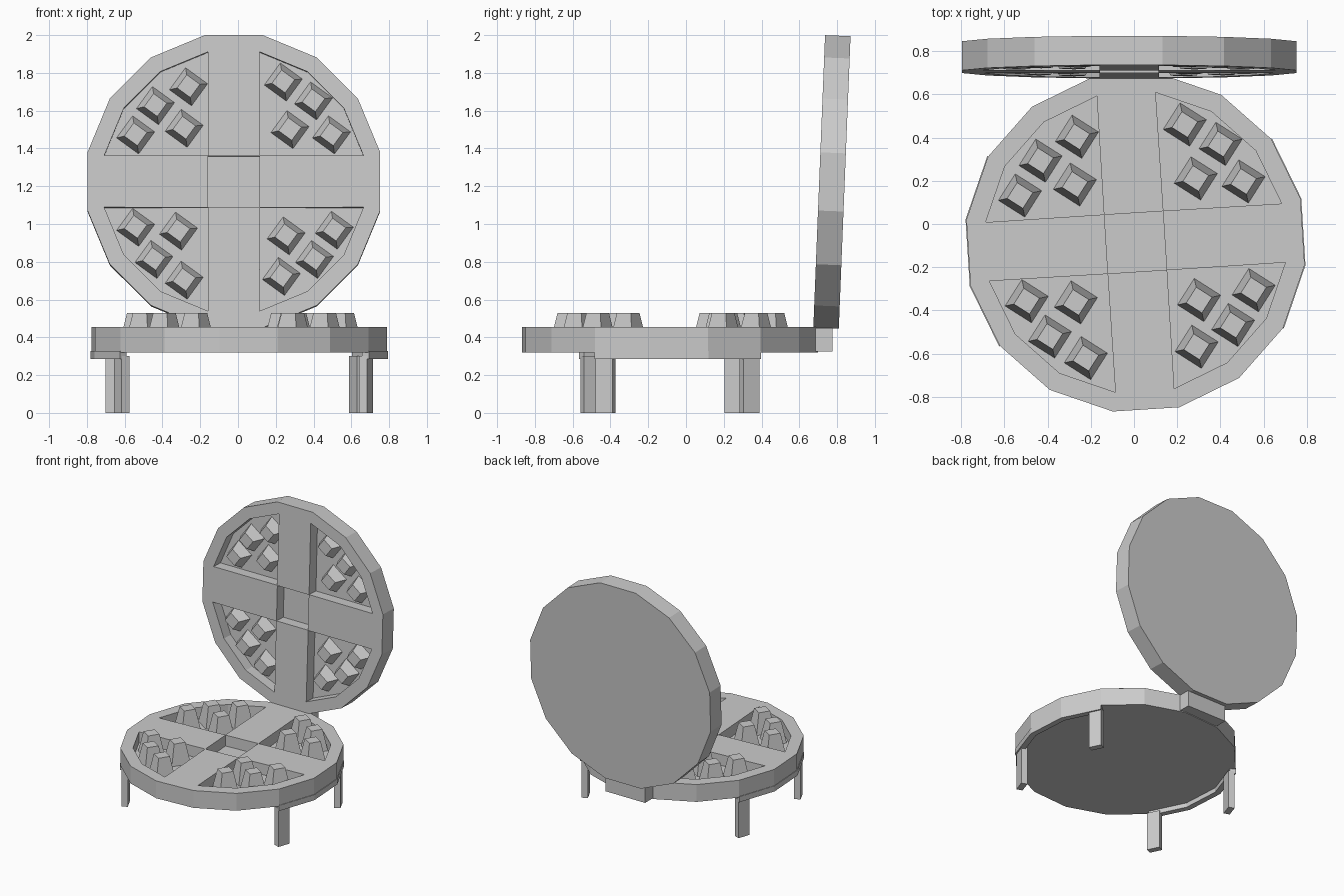
import bpy, bmesh
from math import radians, cos, sin, pi
from mathutils import Matrix

if "Cube" in bpy.data.objects:
    bpy.data.objects.remove(bpy.data.objects["Cube"])

R, THICK, FLOOR, BAR, POCKET_R = 0.79, 0.135, 0.05, 0.137, 0.70

# studs in plate coordinates, shared by both plates
STUDS = [(-.24, .505), (-.415, .405), (-.52, .25), (-.263, .285),
         (.262, .53), (.422, .43), (.297, .278), (.517, .25),
         (-.52, -.24), (-.293, -.26), (-.423, -.41), (-.263, -.52),
         (.277, -.285), (.532, -.255), (.427, -.41), (.252, -.50)]


def prism(bm, pts, z0, z1):
    """Extrude a closed counter-clockwise outline from z0 to z1."""
    lo = [bm.verts.new((x, y, z0)) for x, y in pts]
    hi = [bm.verts.new((x, y, z1)) for x, y in pts]
    bm.faces.new(lo[::-1])
    bm.faces.new(hi)
    n = len(pts)
    for i in range(n):
        j = (i + 1) % n
        bm.faces.new((lo[i], lo[j], hi[j], hi[i]))


def finish(name, bm, matrix):
    bmesh.ops.recalc_face_normals(bm, faces=bm.faces)
    me = bpy.data.meshes.new(name)
    bm.to_mesh(me)
    bm.free()
    ob = bpy.data.objects.new(name, me)
    bpy.context.collection.objects.link(ob)
    ob.matrix_world = matrix
    return ob


def ring_point(r, deg):
    return (r * cos(radians(deg)), r * sin(radians(deg)))


def make_plate(name, matrix):
    """16-sided plate with four quarter pockets and a square centre pocket."""
    bm = bmesh.new()
    prism(bm, [ring_point(R, 11.25 + 22.5 * i) for i in range(16)], 0, THICK)
    plate = finish(name, bm, matrix)

    bm = bmesh.new()
    c, b = BAR - 0.001, BAR + 0.001
    prism(bm, [(-c, -c), (c, -c), (c, c), (-c, c)], FLOOR, THICK + 0.1)
    quarter = [(b, b)] + [ring_point(POCKET_R, a) for a in (11.25, 33.75, 56.25, 78.75)]
    for k in range(4):
        a = k * pi / 2
        prism(bm, [(x * cos(a) - y * sin(a), x * sin(a) + y * cos(a)) for x, y in quarter],
              FLOOR, THICK + 0.1)
    cutter = finish("pocket_cutter", bm, matrix)
    cutter.hide_render = True

    mod = plate.modifiers.new("pockets", 'BOOLEAN')
    mod.operation = 'DIFFERENCE'
    mod.solver = 'EXACT'
    mod.object = cutter
    bpy.context.view_layer.objects.active = plate
    bpy.ops.object.modifier_apply(modifier=mod.name)
    bpy.data.objects.remove(cutter)


def make_studs(name, height, matrix):
    """Tapered square studs standing on the pocket floor."""
    bm = bmesh.new()
    for x, y in STUDS:
        m = Matrix.Translation((x, y, FLOOR - 0.002 + height / 2)) @ Matrix.Rotation(radians(45 - 36), 4, 'Z')
        bmesh.ops.create_cone(bm, cap_ends=True, segments=4, radius1=0.103,
                              radius2=0.061, depth=height,
                              matrix=m @ Matrix.Rotation(0, 4, 'Z'))
    finish(name, bm, matrix)


base_m = Matrix.Translation((0.007, -0.085, 0.32)) @ Matrix.Rotation(radians(3.6), 4, 'Z')
lid_m = Matrix.Translation((-0.022, 0.84, 1.22)) @ Matrix.Rotation(radians(90 - 2.3), 4, 'X')

# plates and studs
make_plate("base_plate", base_m)
make_studs("base_studs", 0.162, base_m)
make_plate("lid_plate", lid_m)
make_studs("lid_studs", THICK - FLOOR, lid_m)

# leg frames: curved rim strip with a leg at each end, mirrored left and right
frame_m = Matrix.Rotation(radians(3.6), 4, 'Z')
frame_m.translation = (0.007, -0.085, 0)
for side, s in (("right", 1), ("left", -1)):
    bm = bmesh.new()
    angles = (-33.75, -11.25, 11.25, 33.75)
    outer = [ring_point(0.794, a) for a in angles]
    inner = [ring_point(0.75, a) for a in angles]
    prism(bm, [(s * x, y) for x, y in outer + inner[::-1]], 0.285, 0.328)
    for end in (-1, 1):
        m = Matrix.Translation((s * 0.648, end * 0.382, 0.15)) \
            @ Matrix.Rotation(radians(22.5 * end * s), 4, 'Z') \
            @ Matrix.Diagonal((0.046, 0.095, 0.30, 1))
        bmesh.ops.create_cube(bm, size=1, matrix=m)
    finish(side + "_leg_frame", bm, frame_m)

# hinge block
bm = bmesh.new()
bmesh.ops.create_cube(bm, size=1, matrix=Matrix.Diagonal((0.34, 0.12, 0.125, 1)))
finish("hinge_block", bm, Matrix.Translation((-0.02, 0.716, 0.388)))
